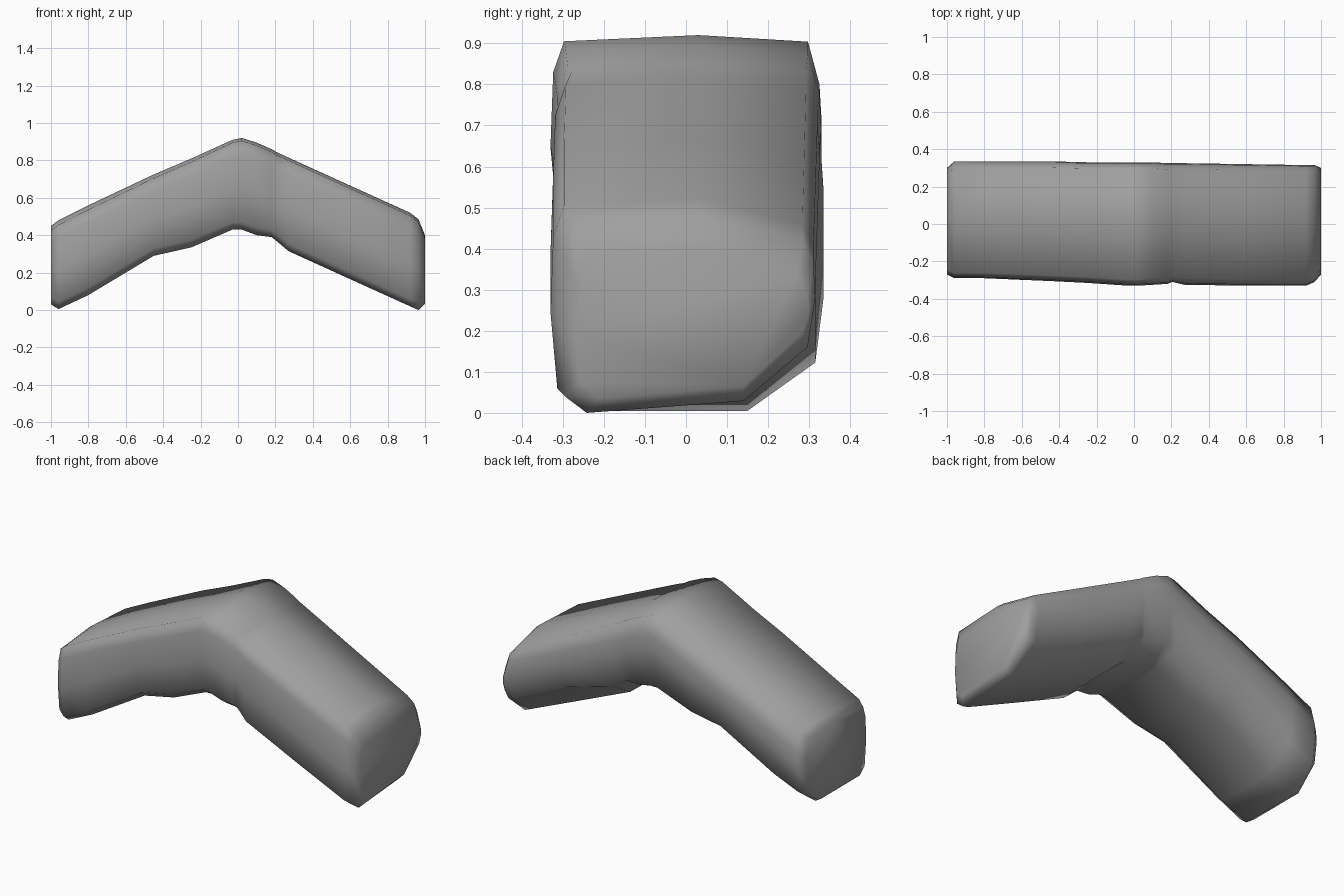
import bpy, bmesh, math

if "Cube" in bpy.data.objects:
    bpy.data.objects.remove(bpy.data.objects["Cube"])

# Stations along the bent bar: x, bottom z, top z, front y, back y
stations = [
    (-1.00, 0.03, 0.45, -0.27, 0.30),
    (-0.96, 0.005, 0.48, -0.29, 0.335),
    (-0.80, 0.08, 0.56, -0.29, 0.335),
    (-0.45, 0.29, 0.725, -0.305, 0.335),
    (-0.25, 0.335, 0.81, -0.315, 0.33),
    (-0.03, 0.43, 0.91, -0.33, 0.33),
    (0.02, 0.43, 0.92, -0.33, 0.33),
    (0.10, 0.40, 0.895, -0.325, 0.33),
    (0.18, 0.39, 0.86, -0.32, 0.325),
    (0.205, 0.37, 0.845, -0.31, 0.325),
    (0.27, 0.315, 0.815, -0.325, 0.325),
    (0.60, 0.165, 0.665, -0.33, 0.32),
    (0.92, 0.02, 0.52, -0.33, 0.315),
    (0.965, 0.0, 0.485, -0.31, 0.315),
    (1.00, 0.035, 0.40, -0.27, 0.30),
]


def section(x, b, t, f, k):
    """Softened box section whose lower back corner is cut away."""
    h = t - b
    right, left = max(x, 0), max(-x, 0)
    cut = 0.06 + 0.10 * min(1, right / 0.6) + 0.06 * left
    cut_start = 0.14 + 0.01 * left
    back_drop = 0.015 + 0.05 * right
    front_drop = 0.015 + 0.01 * left
    return [
        (x, f * 0.78, b), (x, cut_start, b + 0.03 * right), (x, k * 0.94, b + cut),
        (x, k, b + h * 0.58), (x, k * 0.985, t - 0.12), (x, k * 0.90, t - back_drop),
        (x, 0.03, t), (x, f * 0.90, t - front_drop), (x, f * 0.98, t - 0.09),
        (x, f, b + h * 0.45), (x, f * 0.95, b + 0.04),
    ]


# Bent bar: loft the sections and close both ends
bm = bmesh.new()
rings = [[bm.verts.new(p) for p in section(*s)] for s in stations]
n = len(rings[0])
for a, b in zip(rings, rings[1:]):
    for i in range(n):
        j = (i + 1) % n
        bm.faces.new((a[i], a[j], b[j], b[i]))
bm.faces.new(rings[0])
bm.faces.new(rings[-1])
bmesh.ops.recalc_face_normals(bm, faces=bm.faces[:])

mesh = bpy.data.meshes.new("bent_bar")
bm.to_mesh(mesh)
bm.free()
bar = bpy.data.objects.new("bent_bar", mesh)
bpy.context.collection.objects.link(bar)

# Dark grey surface
grey = bpy.data.materials.new("dark_grey")
grey.diffuse_color = (0.35, 0.35, 0.35, 1)
grey.use_nodes = True
grey.node_tree.nodes["Principled BSDF"].inputs["Base Color"].default_value = grey.diffuse_color
mesh.materials.append(grey)

bpy.context.view_layer.objects.active = bar
bar.select_set(True)
bpy.ops.object.shade_smooth_by_angle(angle=math.radians(80))
